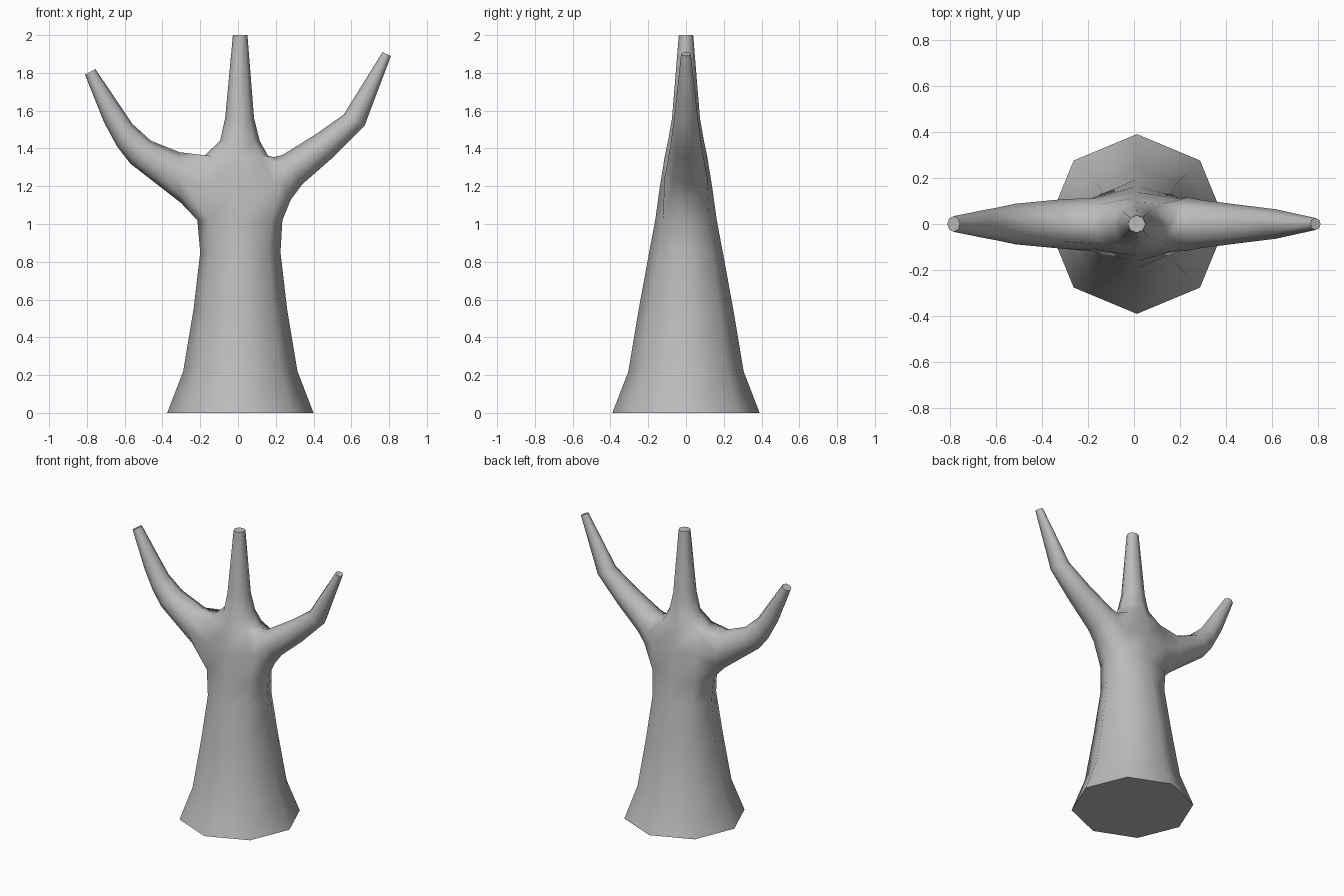
import bpy, bmesh
from math import sin, cos, pi, radians
from mathutils import Vector

cube = bpy.data.objects.get("Cube")
if cube:
    bpy.data.objects.remove(cube, do_unlink=True)

bark = bpy.data.materials.new("grey bark")
bark.use_nodes = True
GREY = (0.5, 0.5, 0.5, 1)
bark.diffuse_color = GREY
bark.node_tree.nodes["Principled BSDF"].inputs["Base Color"].default_value = GREY

SIDES = 8
bm = bmesh.new()


def bridge(a, b):
    for i in range(SIDES):
        j = (i + 1) % SIDES
        bm.faces.new((a[i], a[j], b[j], b[i]))


# Trunk rows: height, left edge, right edge, half depth, fullness of the diagonals
rows = [
    (0, -.375, .40, .39, 1), (.22, -.29, .315, .305, 1),
    (.55, -.235, .26, .25, 1), (.85, -.2, .225, .195, 1),
    (1.02, -.215, .235, .163, 1.05), (1.2, -.21, .23, .138, 1.15),
    (1.36, -.18, .16, .112, 1.1), (1.44, -.095, .115, .095, 1),
    (1.56, -.068, .085, .074, 1), (2, -.027, .05, .038, 1),
]
trunk = []
for z, x0, x1, depth, full in rows:
    ring = []
    for i in range(SIDES):
        a = 2 * pi * i / SIDES
        f = full if i % 2 else 1
        ring.append(bm.verts.new(((x0 + x1) / 2 + (x1 - x0) / 2 * cos(a) * f,
                                  depth * sin(a) * f, z)))
    trunk.append(ring)

# Trunk walls, leaving a two by two opening on each side for the branches
LOW, MID, TOP = 4, 5, 6
for r in range(len(rows) - 1):
    for i in range(SIDES):
        j = (i + 1) % SIDES
        if r in (LOW, MID) and i in (0, 3, 4, 7):
            continue
        bm.faces.new((trunk[r][i], trunk[r][j], trunk[r + 1][j], trunk[r + 1][i]))
bm.faces.new(trunk[0])
bm.faces.new(trunk[-1])


def branch(centre, back, front, rings):
    """Grow a branch out of an opening; each ring is upper x, z, lower x, z, half depth."""
    low, mid, top = trunk[LOW], trunk[MID], trunk[TOP]
    last = [top[centre], top[back], mid[back], low[back],
            low[centre], low[front], mid[front], top[front]]
    for ux, uz, lx, lz, depth in rings:
        upper, lower = Vector((ux, 0, uz)), Vector((lx, 0, lz))
        mid_point, half = (upper + lower) / 2, (upper - lower) / 2
        ring = []
        for i in range(SIDES):
            a = 2 * pi * i / SIDES
            ring.append(bm.verts.new(mid_point + half * cos(a)
                                     + Vector((0, depth * sin(a), 0))))
        bridge(last, ring)
        last = ring
    bm.faces.new(last)


# Left and right branches
branch(0, 1, 7, [(.19, 1.355, .28, 1.13, .115), (.235, 1.365, .34, 1.21, .105),
                 (.42, 1.48, .5, 1.35, .083), (.56, 1.58, .67, 1.52, .064),
                 (.765, 1.91, .81, 1.89, .026)])
branch(4, 3, 5, [(-.31, 1.38, -.3, 1.11, .108), (-.46, 1.44, -.57, 1.32, .088),
                 (-.56, 1.53, -.64, 1.41, .07), (-.62, 1.62, -.71, 1.54, .058),
                 (-.755, 1.82, -.81, 1.79, .034)])

# Drop the loose points left inside the openings
bmesh.ops.delete(bm, geom=[v for v in bm.verts if not v.link_faces], context="VERTS")
bmesh.ops.recalc_face_normals(bm, faces=bm.faces)

mesh = bpy.data.meshes.new("tree_trunk")
bm.to_mesh(mesh)
bm.free()
mesh.materials.append(bark)
tree = bpy.data.objects.new("tree_trunk", mesh)
bpy.context.collection.objects.link(tree)
bpy.context.view_layer.objects.active = tree
tree.select_set(True)
bpy.ops.object.shade_smooth_by_angle(angle=radians(62))
